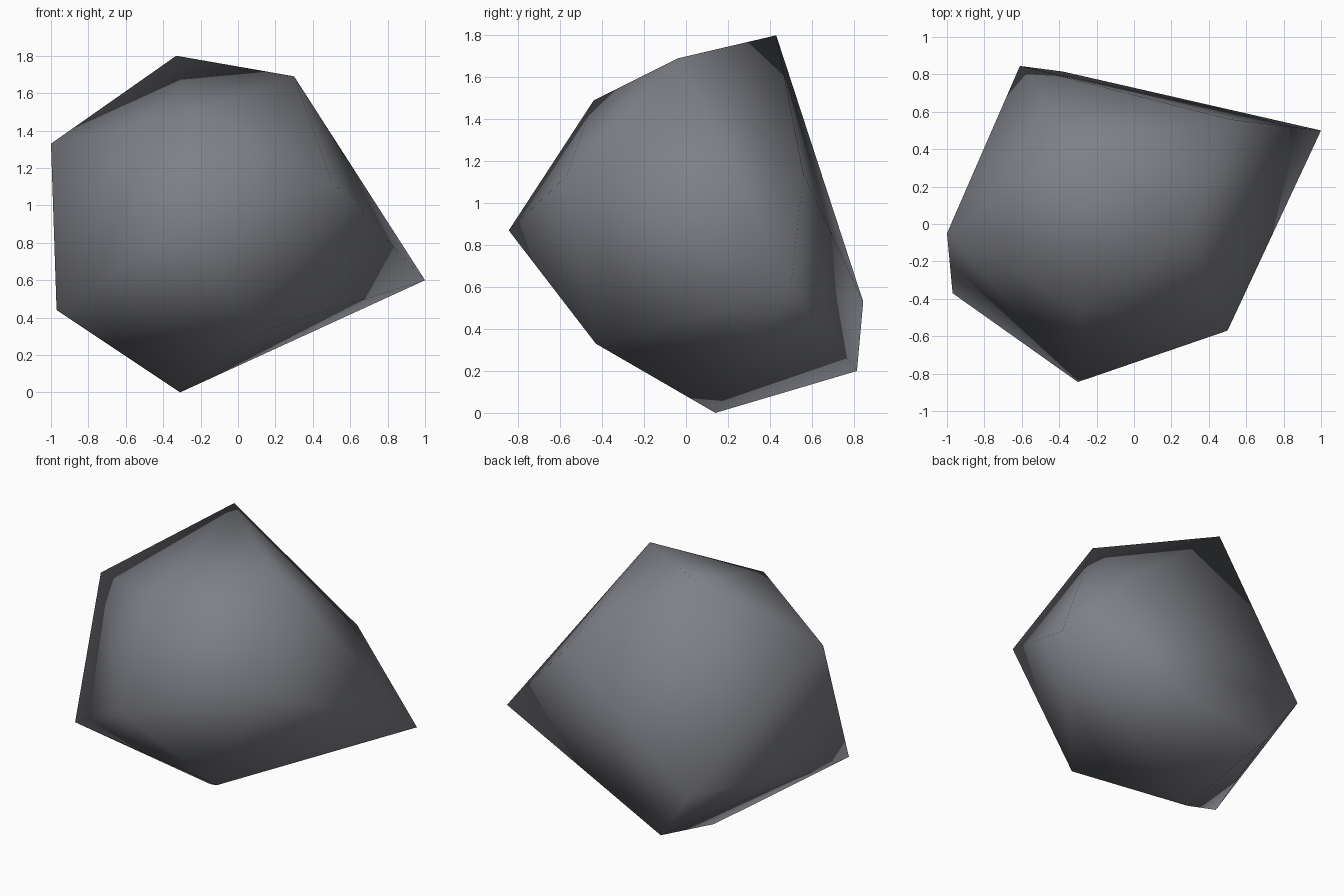
import bpy, bmesh

if "Cube" in bpy.data.objects:
    bpy.data.objects.remove(bpy.data.objects["Cube"])

# Grey stone colour
stone = bpy.data.materials.new("stone grey")
stone.diffuse_color = (0.21, 0.215, 0.24, 1.0)
stone.use_nodes = True
stone.node_tree.nodes["Principled BSDF"].inputs["Base Color"].default_value = stone.diffuse_color

# Corners of the boulder, from the top down
corners = [
    (-0.33, 0.43, 1.80), (0.30, -0.04, 1.69), (-0.28, -0.44, 1.49),
    (-1.00, -0.05, 1.33), (0.51, 0.56, 1.14), (0.50, -0.57, 1.13),
    (-0.30, -0.845, 0.87), (1.00, 0.50, 0.60), (-0.61, 0.845, 0.53),
    (-0.97, -0.37, 0.44), (0.14, -0.43, 0.33), (-0.38, 0.815, 0.20),
    (-0.31, 0.14, 0.00),
]

# Boulder: faceted hull around the corners, shaded smooth
bm = bmesh.new()
for c in corners:
    bm.verts.new(c)
bmesh.ops.convex_hull(bm, input=bm.verts[:])
bmesh.ops.recalc_face_normals(bm, faces=bm.faces[:])
for f in bm.faces:
    f.smooth = True
mesh = bpy.data.meshes.new("boulder")
bm.to_mesh(mesh)
bm.free()
mesh.materials.append(stone)
boulder = bpy.data.objects.new("boulder", mesh)
bpy.context.collection.objects.link(boulder)
